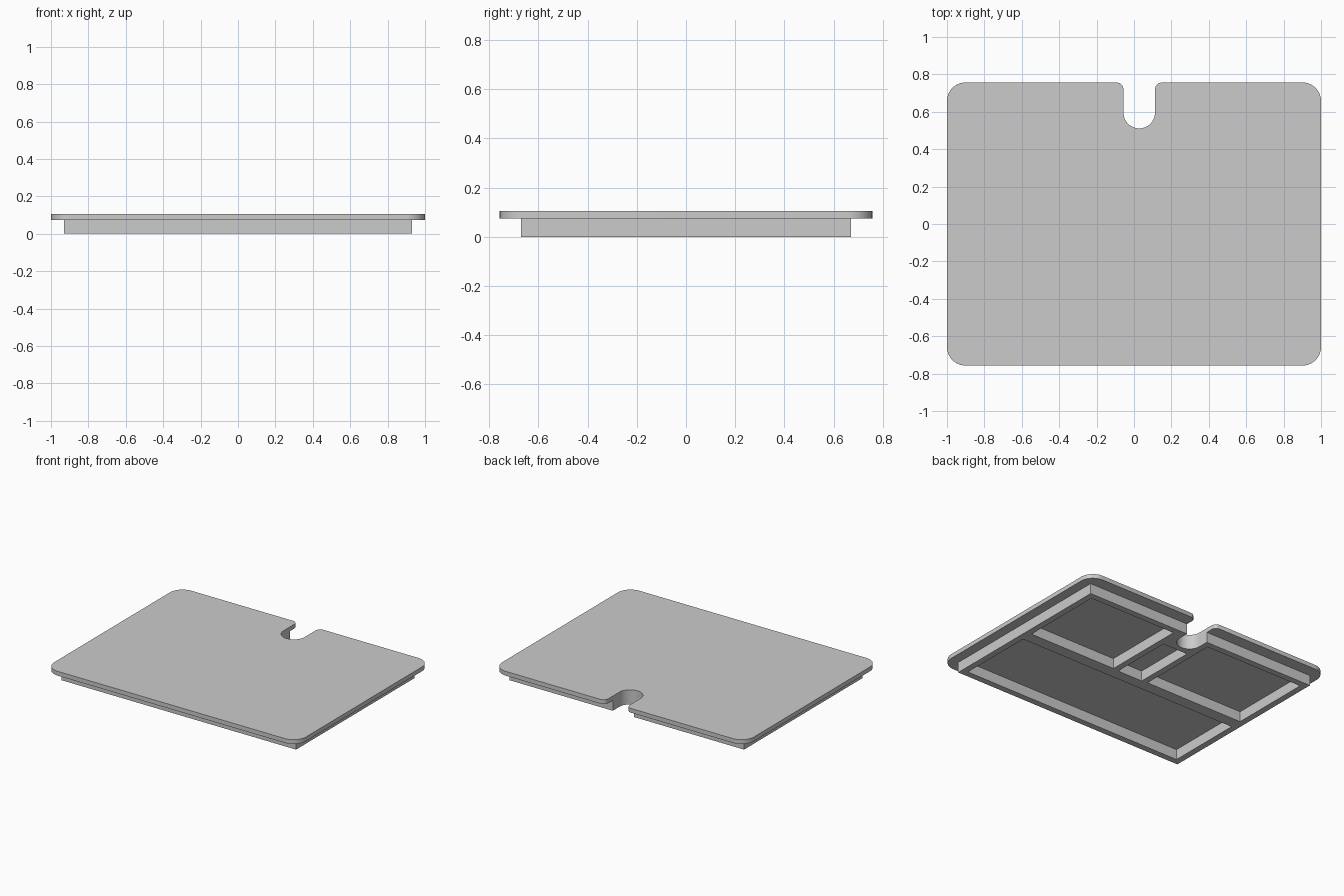
import bpy
from math import cos, sin, pi, radians

cube = bpy.data.objects.get("Cube")
if cube:
    bpy.data.objects.remove(cube, do_unlink=True)

grey = bpy.data.materials.new("plain grey")
grey.use_nodes = True
colour = (0.6, 0.6, 0.6, 1)
grey.diffuse_color = colour
grey.node_tree.nodes["Principled BSDF"].inputs["Base Color"].default_value = colour

NOTCH_X, NOTCH_Y, NOTCH_R = 0.028, 0.595, 0.084
LIP_Z, TOP_Z = 0.074, 0.105
WALL = 0.045


def arc(cx, cy, r, start, end, steps=12):
    angles = [radians(start + (end - start) * i / steps) for i in range(steps + 1)]
    return [(cx + r * cos(a), cy + r * sin(a)) for a in angles]


def notched_outline(hx, hy, corner, mouth):
    """Rectangle with optional rounded corners and a U-shaped slot in the back edge."""
    def turn(sx, sy, start):
        if not corner:
            return [(sx * hx, sy * hy)]
        return arc(sx * (hx - corner), sy * (hy - corner), corner, start, start + 90)

    left, right = NOTCH_X + NOTCH_R, NOTCH_X - NOTCH_R
    pts = turn(-1, -1, 180) + turn(1, -1, 270) + turn(1, 1, 0)
    pts += arc(left + mouth, hy - mouth, mouth, 90, 180, 3) if mouth else [(left, hy)]
    pts += arc(NOTCH_X, NOTCH_Y, NOTCH_R, 0, -180, 24)
    pts += arc(right - mouth, hy - mouth, mouth, 0, 90, 3) if mouth else [(right, hy)]
    return pts + turn(-1, 1, 90)


def rectangle(x0, x1, y0, y1):
    return [(x0, y0), (x1, y0), (x1, y1), (x0, y1)]


def slab(name, outlines, z0, z1):
    """Filled flat profile, inner outlines becoming holes, given thickness."""
    curve = bpy.data.curves.new(name, "CURVE")
    curve.dimensions = "2D"
    curve.fill_mode = "BOTH"
    curve.extrude = (z1 - z0) / 2
    for pts in outlines:
        spline = curve.splines.new("POLY")
        spline.points.add(len(pts) - 1)
        for p, (x, y) in zip(spline.points, pts):
            p.co = (x, y, 0, 1)
        spline.use_cyclic_u = True
    obj = bpy.data.objects.new(name, curve)
    bpy.context.collection.objects.link(obj)
    obj.location.z = (z0 + z1) / 2
    bpy.ops.object.select_all(action="DESELECT")
    obj.select_set(True)
    bpy.context.view_layer.objects.active = obj
    bpy.ops.object.convert(target="MESH")
    obj = bpy.context.object
    # Weld the caps to the sides and make the normals point outward
    bpy.ops.object.mode_set(mode="EDIT")
    bpy.ops.mesh.select_all(action="SELECT")
    bpy.ops.mesh.remove_doubles(threshold=0.0001)
    bpy.ops.mesh.normals_make_consistent(inside=False)
    bpy.ops.object.mode_set(mode="OBJECT")
    bpy.ops.object.shade_smooth_by_angle(angle=radians(25))
    obj.data.materials.clear()
    obj.data.materials.append(grey)


# Lid plate with rounded corners and cable slot
slab("lid_plate", [notched_outline(1, 0.757, 0.1, 0.036)], LIP_Z, TOP_Z)

# Underside frame with one wide front pocket and three back pockets
hx, hy = 0.93, 0.67
ix, iy = hx - WALL, hy - WALL
pockets = [
    rectangle(-ix, ix, -iy, -0.068),
    rectangle(0.19, ix, 0.018, iy),
    rectangle(-0.055, 0.145, 0.012, 0.47),
    rectangle(-ix, -0.10, 0.018, iy),
]
slab("underside_frame", [notched_outline(hx, hy, 0, 0)] + pockets, 0, LIP_Z)
